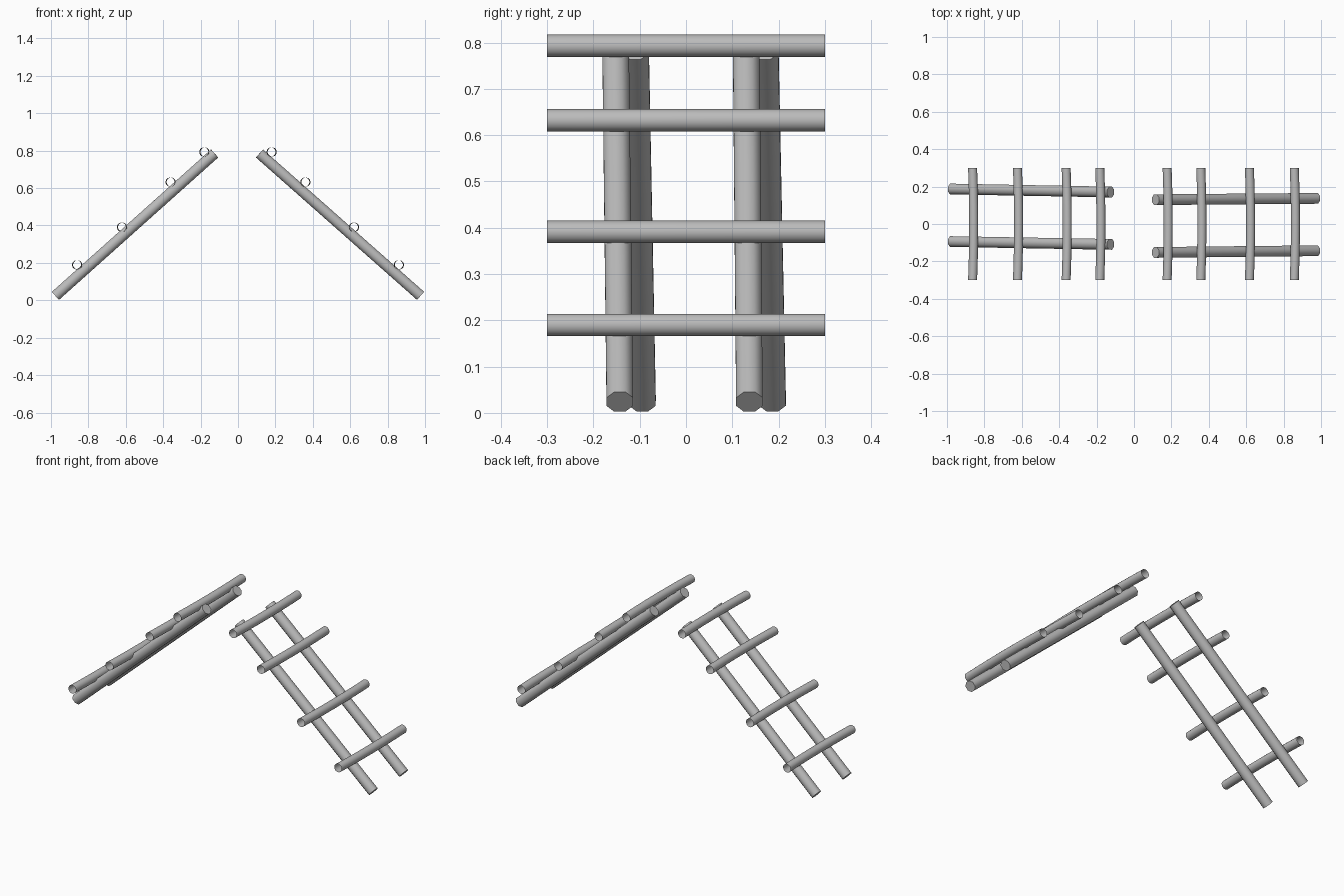
import bpy, bmesh, math
from mathutils import Vector

cube = bpy.data.objects.get("Cube")
if cube:
    bpy.data.objects.remove(cube, do_unlink=True)

grey = bpy.data.materials.new("plain grey")
grey.use_nodes = True
grey.diffuse_color = (0.5, 0.5, 0.5, 1)
grey.node_tree.nodes["Principled BSDF"].inputs["Base Color"].default_value = (0.5, 0.5, 0.5, 1)


def tube(name, path, radius, sides, capped):
    """Sweep a round section along a nearly straight path."""
    path = [Vector(p) for p in path]
    axis = (path[-1] - path[0]).normalized()
    side = axis.cross(Vector((0, 0, 1))).normalized()
    up = side.cross(axis)
    bm = bmesh.new()
    rings = []
    for p in path:
        angles = [2 * math.pi * (i + 0.5) / sides for i in range(sides)]
        rings.append([bm.verts.new(p + radius * (math.cos(a) * side + math.sin(a) * up))
                      for a in angles])
    for a, b in zip(rings, rings[1:]):
        for i in range(sides):
            j = (i + 1) % sides
            bm.faces.new((a[i], a[j], b[j], b[i]))
    if capped:
        bm.faces.new(rings[0][::-1])
        bm.faces.new(rings[-1])
    bmesh.ops.recalc_face_normals(bm, faces=bm.faces)
    mesh = bpy.data.meshes.new(name)
    bm.to_mesh(mesh)
    bm.free()
    mesh.materials.append(grey)
    obj = bpy.data.objects.new(name, mesh)
    bpy.context.collection.objects.link(obj)
    bpy.ops.object.select_all(action="DESELECT")
    obj.select_set(True)
    bpy.context.view_layer.objects.active = obj
    bpy.ops.object.shade_smooth_by_angle(angle=math.radians(50))
    return obj


# Sloping rails: side, sign, top x, then foot and top y for each rail
ladders = (
    ("left", 1, 0.115, ((-0.143, -0.152), (0.137, 0.130))),
    ("right", -1, 0.125, ((-0.094, -0.109), (0.187, 0.171))),
)
for label, sign, top_x, rails in ladders:
    for place, (foot_y, top_y) in zip(("front", "back"), rails):
        tube(f"{label}_{place}_rail",
             [(sign * 0.976, foot_y, 0.024), (sign * top_x, top_y, 0.785)],
             0.031, 8, True)

    # Hollow, open-ended rungs with a very slight bow
    for n, (x, z) in enumerate(((0.86, 0.19), (0.62, 0.391), (0.36, 0.632), (0.18, 0.793))):
        path = []
        for i in range(7):
            t = i / 3 - 1
            path.append((sign * x + 0.006 * (0.5 - t * t), 0.3 * t, z))
        tube(f"{label}_rung_{n + 1}", path, 0.0245, 16, False)
